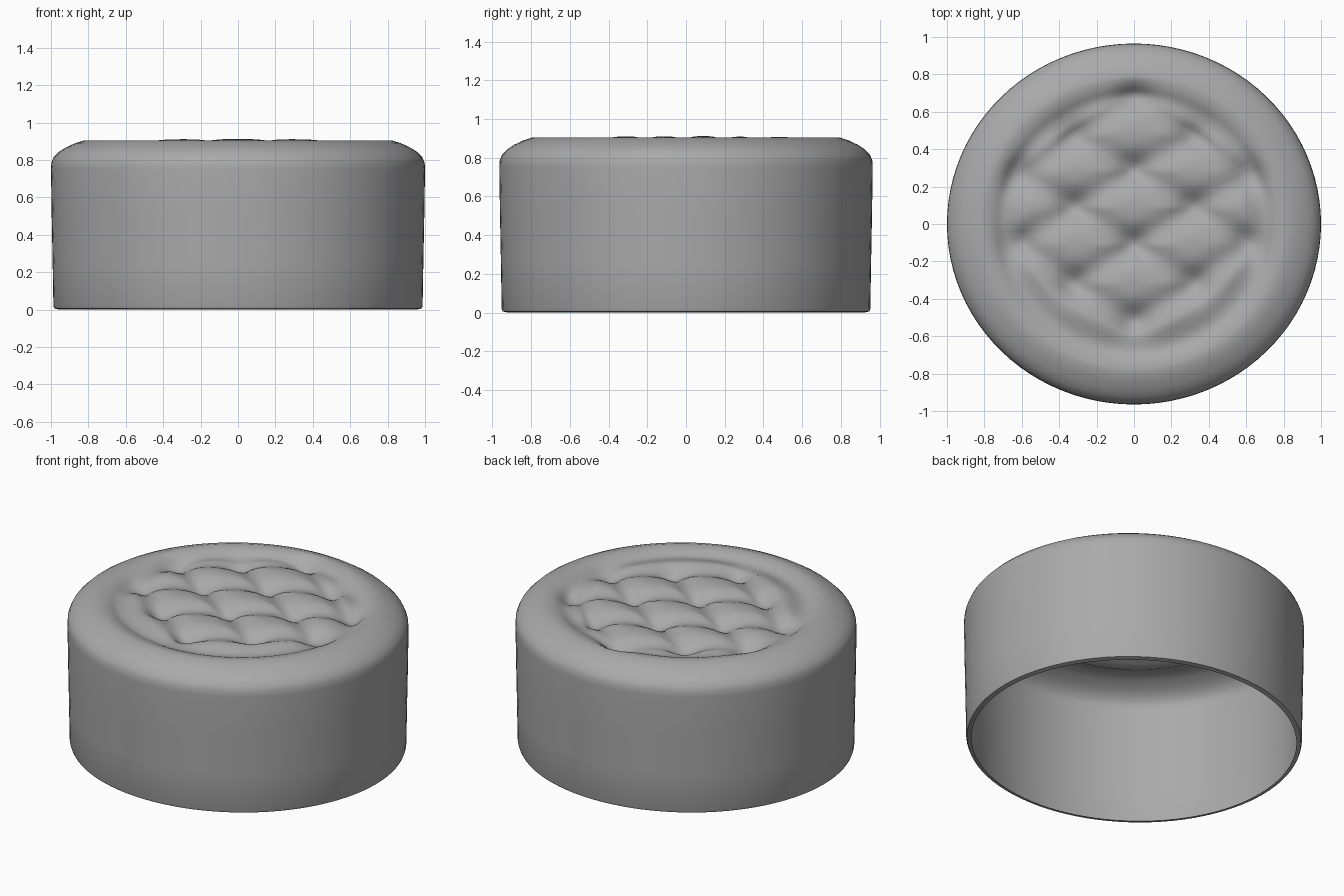
import bpy, bmesh, math
from mathutils import Vector
from mathutils.geometry import intersect_point_line

if "Cube" in bpy.data.objects:
    bpy.data.objects.remove(bpy.data.objects["Cube"])

SEGMENTS, TOP_RINGS, DEPTH_RATIO = 96, 40, 0.965
RIM, TOP = 0.82, 0.905

# Diamond lattice of tufting buttons, mirrored left and right
columns = {0: (-0.52, -0.11, 0.29, 0.69), 0.32: (-0.32, 0.09, 0.47), 0.61: (-0.1, 0.26)}
buttons = [Vector((s * x, y)) for x, ys in columns.items() for y in ys
           for s in ((1, -1) if x else (1,))]
# Creases join diagonal neighbours
creases = [(a, b) for i, a in enumerate(buttons) for b in buttons[:i]
           if abs(a.x - b.x) > 0.1 and (a - b).length < 0.45]


def bell(distance, width):
    return math.exp(-(distance / width) ** 2)


def crease_distance(p, a, b):
    near, t = intersect_point_line(p, a, b)
    return (p - a.lerp(b, min(max(t, 0), 1))).length


def top_height(x, y):
    p = Vector((x, y))
    r = math.hypot(x, y / DEPTH_RATIO)
    fold = max(bell(crease_distance(p, a, b), 0.075) for a, b in creases)
    tuft = max(bell((p - b).length, 0.085) for b in buttons)
    gutter = bell(r - 0.69, 0.08)
    fade = min(1, max(0, (RIM - r) / 0.1))
    crown = 0.008 * max(0, 1 - (r / 0.7) ** 2)
    return TOP + crown - fade * (0.03 * max(fold, gutter) + 0.05 * tuft)


# Cushion shell: open underneath, with a narrow turned-in hem
profile = [(0.955, 0.0), (0.982, 0.006), (0.987, 0.02), (0.991, 0.25), (0.996, 0.5),
           (1.0, 0.75), (0.998, 0.785), (0.985, 0.815), (0.955, 0.845),
           (0.92, 0.867), (0.87, 0.89), (RIM, TOP)]
bm = bmesh.new()


def make_ring(r, z=None):
    ring = []
    for i in range(SEGMENTS):
        a = math.tau * i / SEGMENTS
        x, y = r * math.cos(a), r * math.sin(a) * DEPTH_RATIO
        ring.append(bm.verts.new((x, y, top_height(x, y) if z is None else z)))
    return ring


rings = [make_ring(r, z) for r, z in profile]
rings += [make_ring(RIM * (1 - k / TOP_RINGS)) for k in range(1, TOP_RINGS)]
for low, high in zip(rings, rings[1:]):
    for i in range(SEGMENTS):
        j = (i + 1) % SEGMENTS
        bm.faces.new((low[i], low[j], high[j], high[i]))
centre = bm.verts.new((0, 0, top_height(0, 0)))
for i in range(SEGMENTS):
    bm.faces.new((rings[-1][i], rings[-1][(i + 1) % SEGMENTS], centre))

mesh = bpy.data.meshes.new("tufted_cushion")
bm.to_mesh(mesh)
bm.free()
cushion = bpy.data.objects.new("tufted_cushion", mesh)
bpy.context.collection.objects.link(cushion)

# Grey fabric
fabric = bpy.data.materials.new("grey_fabric")
fabric.use_nodes = True
colour = (0.4, 0.4, 0.4, 1)
fabric.diffuse_color = colour
fabric.node_tree.nodes["Principled BSDF"].inputs["Base Color"].default_value = colour
mesh.materials.append(fabric)

bpy.context.view_layer.objects.active = cushion
cushion.select_set(True)
bpy.ops.object.shade_smooth_by_angle(angle=math.radians(50))
